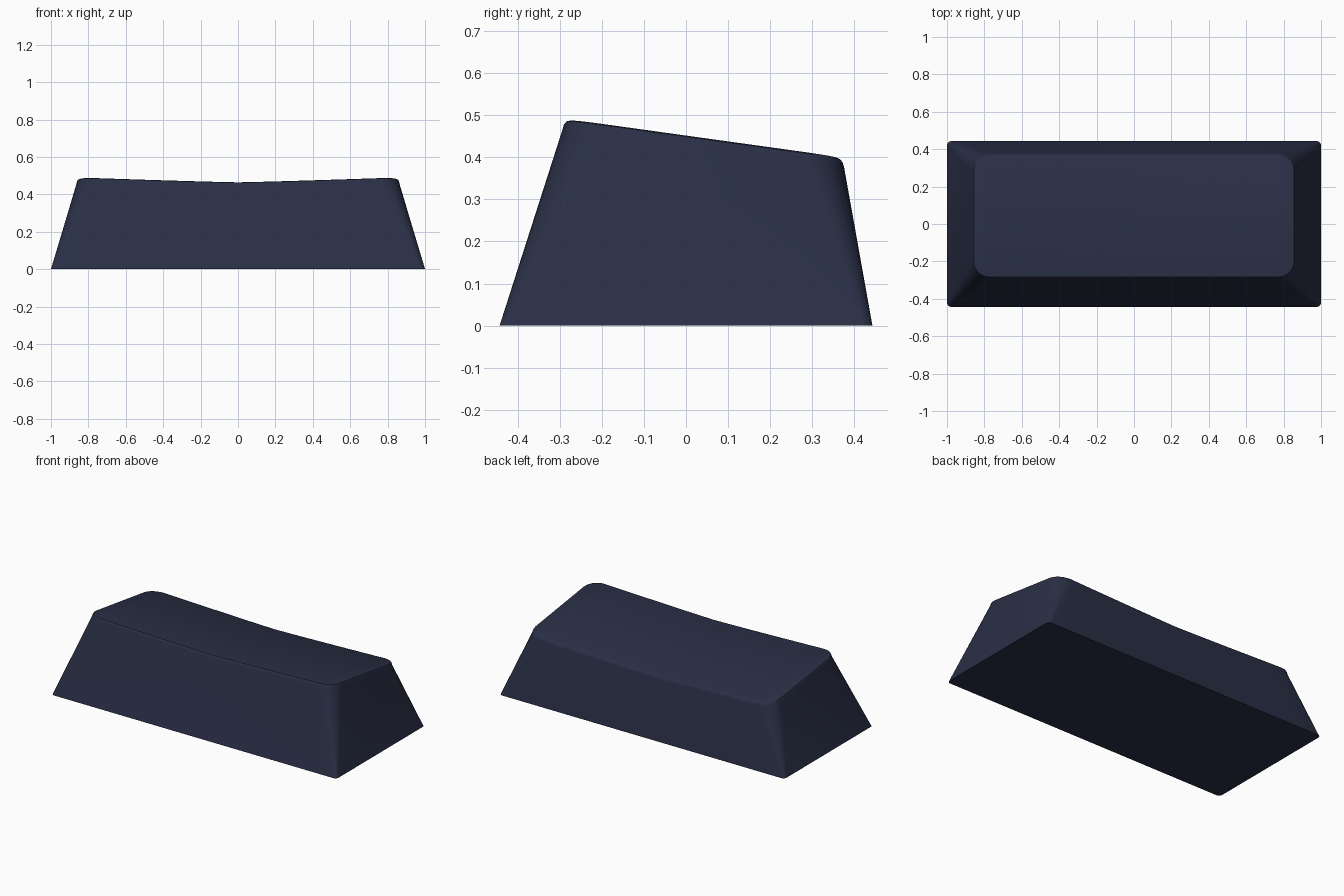
import bpy, bmesh, math

if "Cube" in bpy.data.objects:
    bpy.data.objects.remove(bpy.data.objects["Cube"])

COLS, ARC = 12, 6          # divisions of the long edges and of each corner


def top_z(x, y):
    """Tilted top that dips towards the middle."""
    return 0.426 - 0.139 * y + 0.026 * (abs(x) / 0.86) ** 1.15


def half_outline(hx, y_edge, y_inner, r):
    """Left-to-right half of a rounded rectangle, y_edge being its long edge."""
    s = 1 if y_edge > y_inner else -1
    arc = [(hx - r + r * math.cos(a), y_edge - s * r + s * r * math.sin(a))
           for a in (i * math.pi / 2 / ARC for i in range(ARC + 1))]
    w = hx - r
    edge = [(-w + 2 * w * i / COLS, y_edge) for i in range(1, COLS)]
    return [(-x, y) for x, y in arc] + edge + arc[::-1]


def outline(hx, front, back, r):
    mid = (front + back) / 2
    return half_outline(hx, front, mid, r) + half_outline(hx, back, mid, r)[::-1]


bm = bmesh.new()


def ring(pts, drop=None):
    return [bm.verts.new((x, y, 0 if drop is None else top_z(x, y) - drop))
            for x, y in pts]


# Rings from the base up and over the softened rim
rings = [ring(outline(1.0, -0.443, 0.443, 0.022))]
for inset, drop in ((0, 0.022), (0.003, 0.011), (0.009, 0.003), (0.018, 0)):
    rings.append(ring(outline(0.863 - inset * 0.7, -0.293 + inset,
                              0.376 - inset, 0.095 - inset), drop))

n = len(rings[0])
for lo, hi in zip(rings, rings[1:]):
    for i in range(n):
        j = (i + 1) % n
        bm.faces.new((lo[i], lo[j], hi[j], hi[i]))

# Dished top: strips joining the front and back halves
top = rings[-1]
for i in range(n // 2 - 1):
    bm.faces.new((top[i], top[i + 1], top[n - 2 - i], top[n - 1 - i]))

# Flat underside
bm.faces.new(rings[0][::-1])
bmesh.ops.recalc_face_normals(bm, faces=bm.faces[:])

mesh = bpy.data.meshes.new("keycap")
bm.to_mesh(mesh)
bm.free()
cap = bpy.data.objects.new("keycap", mesh)
bpy.context.collection.objects.link(cap)

# Dark blue plastic
mat = bpy.data.materials.new("dark_blue_plastic")
mat.diffuse_color = (0.022, 0.028, 0.06, 1)
mat.use_nodes = True
mat.node_tree.nodes["Principled BSDF"].inputs["Base Color"].default_value = mat.diffuse_color
mesh.materials.append(mat)

bpy.context.view_layer.objects.active = cap
cap.select_set(True)
bpy.ops.object.shade_smooth_by_angle(angle=math.radians(35))
